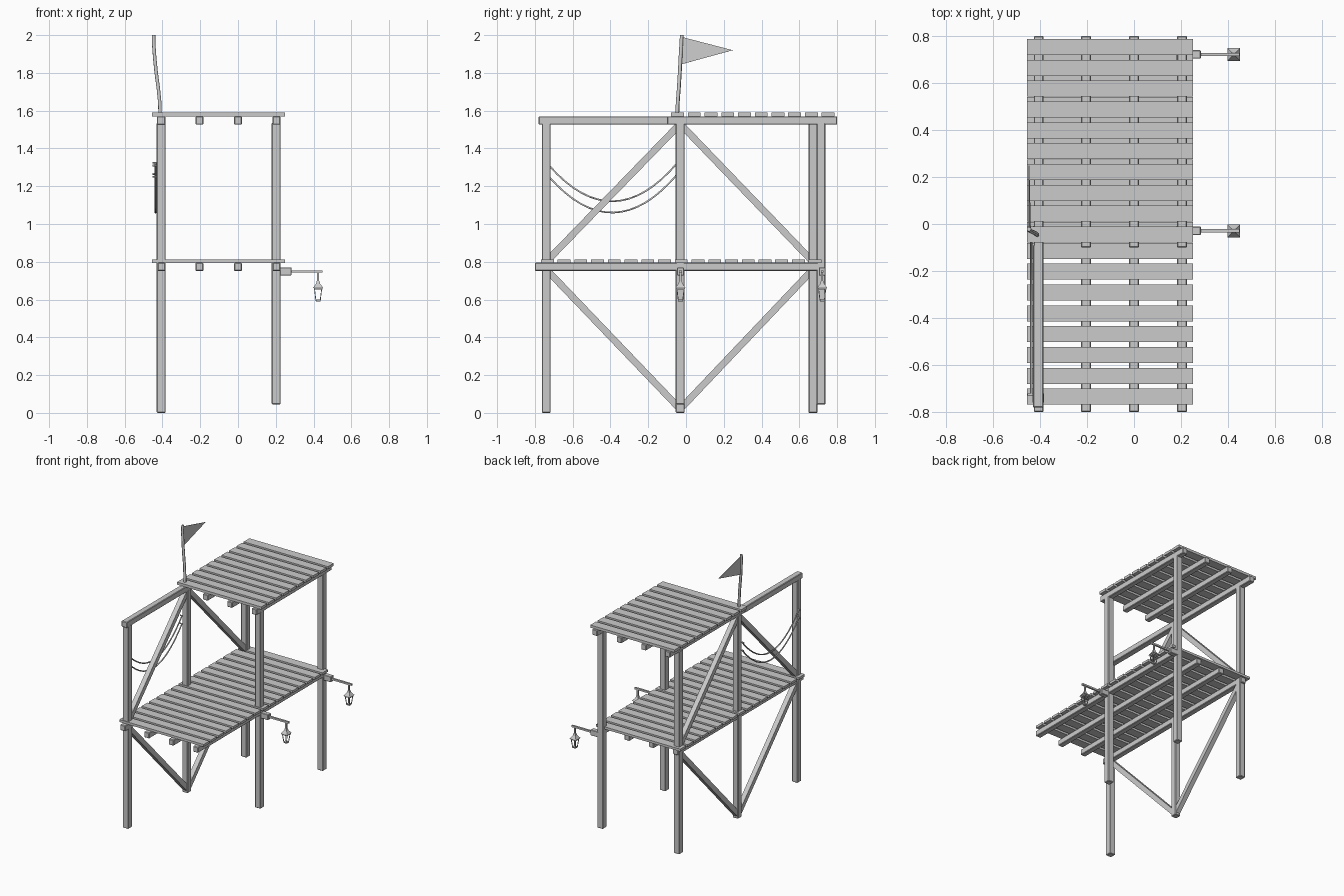
import bpy, bmesh
from mathutils import Vector

if "Cube" in bpy.data.objects:
    bpy.data.objects.remove(bpy.data.objects["Cube"])


def finish(bm, name):
    bmesh.ops.recalc_face_normals(bm, faces=bm.faces)
    me = bpy.data.meshes.new(name)
    bm.to_mesh(me)
    bm.free()
    ob = bpy.data.objects.new(name, me)
    bpy.context.collection.objects.link(ob)
    return ob


def box(name, lo, hi, bevel=0.0):
    bm = bmesh.new()
    bmesh.ops.create_cube(bm, size=1)
    lo, hi = Vector(lo), Vector(hi)
    for v in bm.verts:
        v.co = (lo + hi) / 2 + v.co * (hi - lo)
    if bevel:
        bmesh.ops.bevel(bm, geom=bm.edges[:], offset=bevel, segments=1, affect='EDGES')
    return finish(bm, name)


def strut(name, a, b, width, depth):
    # square timber between two points in a plane of constant x
    a, b = Vector(a), Vector(b)
    along = (b - a).normalized()
    out = Vector((1, 0, 0))
    side = along.cross(out)
    bm = bmesh.new()
    bmesh.ops.create_cube(bm, size=1)
    for v in bm.verts:
        c = v.co.copy()
        v.co = (a + b) / 2 + along * c.x * (b - a).length + side * c.y * width + out * c.z * depth
    return finish(bm, name)


def tube(name, pts, radius, res=1):
    cu = bpy.data.curves.new(name, 'CURVE')
    cu.dimensions = '3D'
    cu.bevel_depth = radius
    cu.bevel_resolution = res
    cu.use_fill_caps = True
    sp = cu.splines.new('POLY')
    sp.points.add(len(pts) - 1)
    for p, c in zip(sp.points, pts):
        p.co = (*c, 1)
    ob = bpy.data.objects.new(name, cu)
    bpy.context.collection.objects.link(ob)
    return ob


def frustum(name, c, z0, w0, z1, w1):
    # square tapered block
    bm = bmesh.new()
    rings = []
    for z, w in ((z0, w0), (z1, w1)):
        rings.append([bm.verts.new((c[0] + sx * w / 2, c[1] + sy * w / 2, z))
                      for sx, sy in ((-1, -1), (1, -1), (1, 1), (-1, 1))])
    bm.faces.new(rings[0])
    bm.faces.new(rings[1])
    for i in range(4):
        j = (i + 1) % 4
        bm.faces.new((rings[0][i], rings[0][j], rings[1][j], rings[1][i]))
    return finish(bm, name)


LX, RX, MID = -0.407, 0.202, -0.031

# posts: three tall on the left, two shorter on the right
for x, y, z0 in ((LX, -0.74, 0), (LX, MID, 0), (LX, 0.672, 0), (RX, MID, 0.045), (RX, 0.715, 0.045)):
    h = 0.0235
    box("post", (x - h, y - h, z0), (x + h, y + h, 1.535), 0.004)

# joists under both decks
for x in (-0.405, -0.204, 0.0, 0.204):
    box("lower_joist", (x - 0.021, -0.80, 0.752), (x + 0.021, 0.707, 0.795), 0.004)
    box("upper_joist", (x - 0.021, -0.10, 1.526), (x + 0.021, 0.80, 1.57), 0.004)
box("top_rail", (-0.43, -0.78, 1.526), (-0.384, -0.09, 1.57), 0.004)

# deck planks
PITCH = 0.0886
for i in range(17):
    y = -0.734 + i * PITCH
    box("lower_plank", (-0.455, y - 0.034, 0.794), (0.25, y + 0.034, 0.812))
for i in range(10):
    y = -0.045 + i * PITCH
    box("upper_plank", (-0.455, y - 0.034, 1.569), (0.25, y + 0.034, 1.589))

# diagonal braces on the left side
for y in (-0.74, 0.672):
    strut("lower_brace", (LX, MID, 0.02), (LX, y, 0.76), 0.036, 0.036)
    strut("upper_brace", (LX, MID, 1.53), (LX, y, 0.80), 0.036, 0.036)

# sagging ropes and their pegs
for z in (1.31, 1.25):
    pts = []
    for i in range(17):
        t = i / 16
        pts.append((-0.437, -0.725 + 0.68 * t, z + 0.015 * t - 0.197 * 4 * t * (1 - t)))
    tube("rope", pts, 0.005)
    for p in (pts[0], pts[-1]):
        tube("rope_peg", [(-0.42, p[1], p[2]), (-0.453, p[1], p[2])], 0.005)

# bent flagpole and pennant
tube("flagpole", [(-0.412, -0.047, 1.56), (-0.414, -0.044, 1.64), (-0.422, -0.038, 1.72),
                  (-0.433, -0.033, 1.80), (-0.441, -0.029, 1.88), (-0.446, -0.025, 1.95),
                  (-0.447, -0.022, 2.0)], 0.010)
bm = bmesh.new()
bm.faces.new([bm.verts.new(p) for p in ((-0.446, -0.022, 1.99), (-0.446, 0.248, 1.92), (-0.440, -0.026, 1.845))])
pennant = finish(bm, "pennant")
mod = pennant.modifiers.new("thickness", 'SOLIDIFY')
mod.thickness = 0.003
mod.offset = 0

# lanterns on brackets
for y in (-0.029, 0.721):
    cx = 0.424
    box("lantern_block", (0.215, y - 0.018, 0.728), (0.284, y + 0.018, 0.77), 0.003)
    box("lantern_arm", (0.28, y - 0.007, 0.742), (0.448, y + 0.007, 0.755))
    box("lantern_hanger", (cx - 0.005, y - 0.005, 0.69), (cx + 0.005, y + 0.005, 0.745))
    frustum("lantern_knob", (cx, y), 0.683, 0.022, 0.699, 0.014)
    frustum("lantern_cap", (cx, y), 0.661, 0.055, 0.685, 0.020)
    frustum("lantern_rim", (cx, y), 0.653, 0.044, 0.661, 0.046)
    frustum("lantern_base", (cx, y), 0.590, 0.024, 0.599, 0.028)
    for sx in (-1, 1):
        for sy in (-1, 1):
            tube("lantern_bar", [(cx + sx * 0.0115, y + sy * 0.0115, 0.595),
                                 (cx + sx * 0.019, y + sy * 0.019, 0.657)], 0.003, 0)
